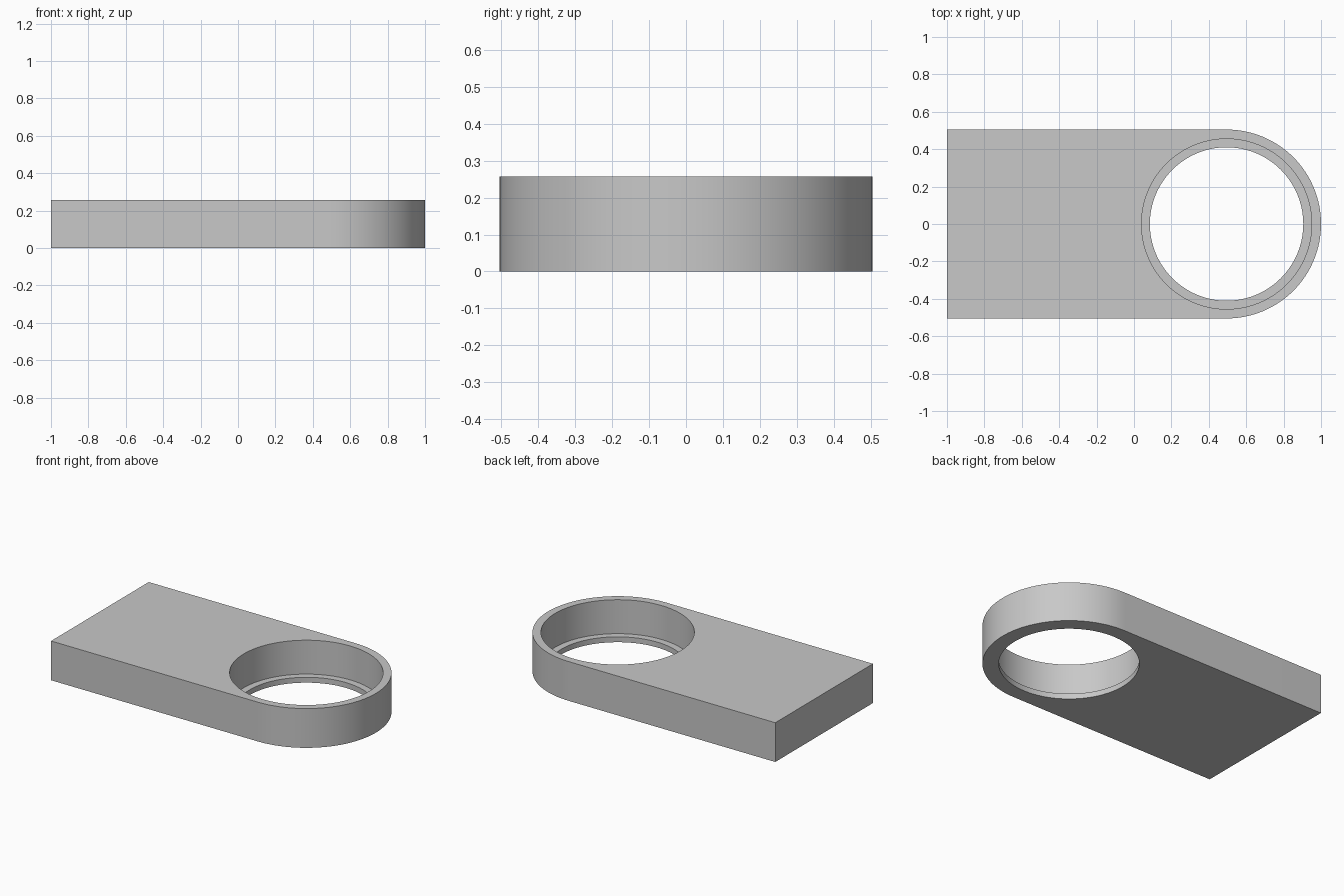
import bpy
import bmesh
from math import cos, sin, pi

LENGTH, HALF_WIDTH, HEIGHT = 2.0, 0.505, 0.257
CENTRE_X = LENGTH / 2 - HALF_WIDTH
BORE_RADIUS, HOLE_RADIUS, LEDGE_HEIGHT = 0.455, 0.41, 0.035
SEGMENTS = 128

if "Cube" in bpy.data.objects:
    bpy.data.objects.remove(bpy.data.objects["Cube"], do_unlink=True)

grey = bpy.data.materials.new("plain grey")
grey.use_nodes = True
grey.diffuse_color = (0.58, 0.58, 0.58, 1)
grey.node_tree.nodes["Principled BSDF"].inputs["Base Color"].default_value = grey.diffuse_color


def arc(radius, start, end, count):
    """Points on an arc about the hole centre."""
    angles = [start + (end - start) * i / count for i in range(count + 1)]
    return [(CENTRE_X + radius * cos(a), radius * sin(a)) for a in angles]


def prism(name, outline, bottom, top):
    """Extrude a flat outline upward into a closed solid."""
    bm = bmesh.new()
    face = bm.faces.new([bm.verts.new((x, y, bottom)) for x, y in outline])
    result = bmesh.ops.extrude_face_region(bm, geom=[face], use_keep_orig=True)
    for v in result["geom"]:
        if isinstance(v, bmesh.types.BMVert):
            v.co.z = top
    bmesh.ops.recalc_face_normals(bm, faces=bm.faces)
    mesh = bpy.data.meshes.new(name)
    bm.to_mesh(mesh)
    bm.free()
    mesh.materials.append(grey)
    obj = bpy.data.objects.new(name, mesh)
    bpy.context.collection.objects.link(obj)
    return obj


# Plate with one square end and one round end
outline = arc(HALF_WIDTH, -pi / 2, pi / 2, SEGMENTS // 2)
outline += [(-LENGTH / 2, HALF_WIDTH), (-LENGTH / 2, -HALF_WIDTH)]
plate = prism("mounting_plate", outline, 0, HEIGHT)

# Wide bore from the top, leaving a thin ledge around the through hole
for name, radius, bottom in (("bore_cutter", BORE_RADIUS, LEDGE_HEIGHT),
                             ("hole_cutter", HOLE_RADIUS, -0.1)):
    circle = arc(radius, 0, 2 * pi, SEGMENTS)[:-1]
    cutter = prism(name, circle, bottom, HEIGHT + 0.1)
    cutter.hide_render = True
    bpy.ops.object.select_all(action="DESELECT")
    plate.select_set(True)
    bpy.context.view_layer.objects.active = plate
    cut = plate.modifiers.new(name, "BOOLEAN")
    cut.operation, cut.solver, cut.object = "DIFFERENCE", "EXACT", cutter
    bpy.ops.object.modifier_apply(modifier=name)
    bpy.data.objects.remove(cutter, do_unlink=True)

# Smooth round walls with crisp rims
bpy.ops.object.shade_smooth_by_angle(angle=pi / 6)
